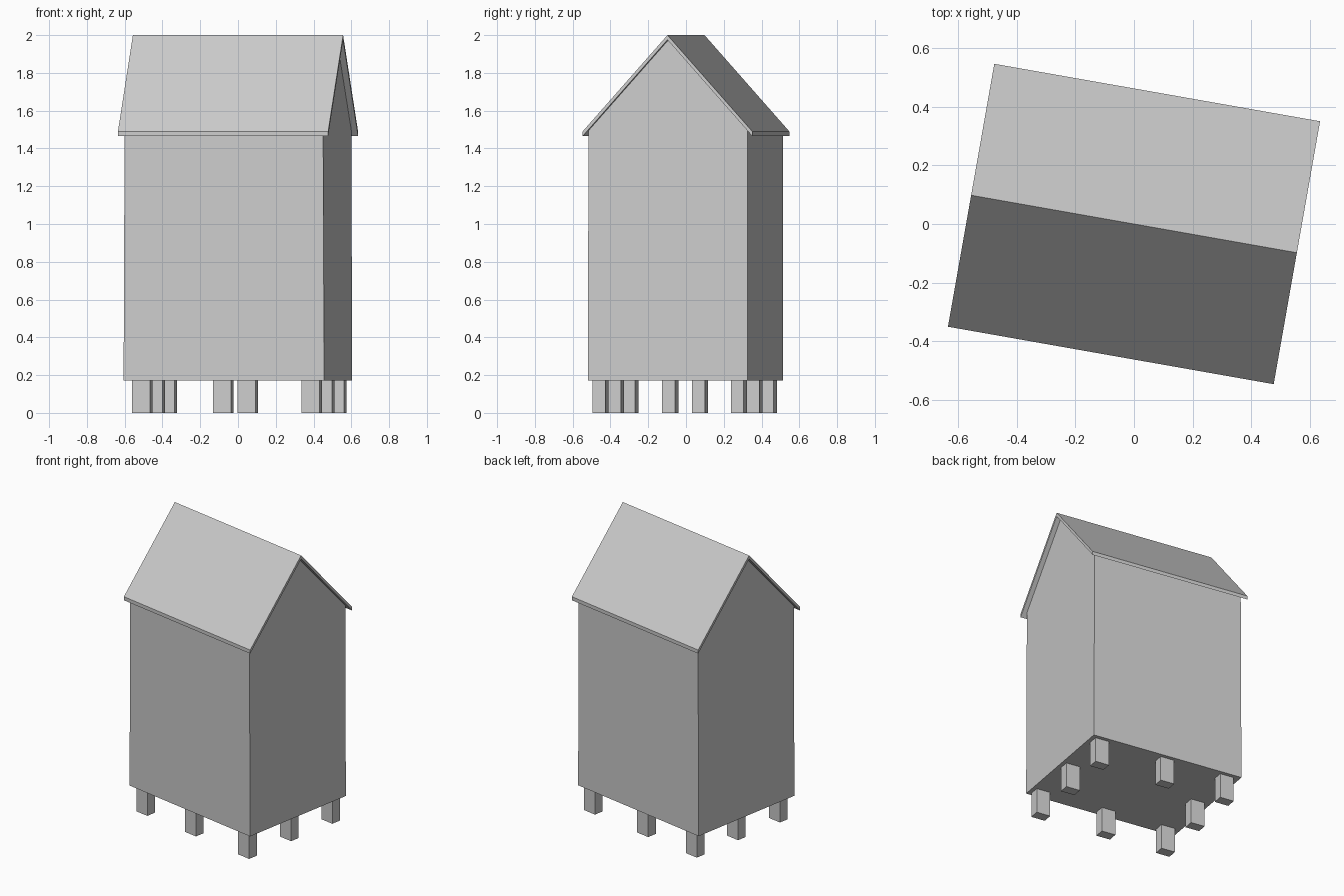
import bpy, bmesh
from math import radians
from mathutils import Matrix

if "Cube" in bpy.data.objects:
    bpy.data.objects.remove(bpy.data.objects["Cube"])

TURN = Matrix.Rotation(radians(-10), 4, 'Z')  # whole hut is turned on plan
RIDGE_Z, EAVE_Z, EAVE_Y, THICK = 2.0, 1.49, 0.456, 0.025
SLOPE = (RIDGE_Z - EAVE_Z) / EAVE_Y
BASE_Z = 0.172


def prism(name, profile, half_length):
    """Extrude a closed (y, z) profile along x; half_length depends on z."""
    bm = bmesh.new()
    ends = [[bm.verts.new((s * half_length(z), y, z)) for y, z in profile]
            for s in (-1, 1)]
    for end in ends:
        bm.faces.new(end)
    n = len(profile)
    for i in range(n):
        j = (i + 1) % n
        bm.faces.new((ends[0][i], ends[0][j], ends[1][j], ends[1][i]))
    bmesh.ops.recalc_face_normals(bm, faces=bm.faces)
    bm.transform(TURN)
    mesh = bpy.data.meshes.new(name)
    bm.to_mesh(mesh)
    bm.free()
    obj = bpy.data.objects.new(name, mesh)
    bpy.context.collection.objects.link(obj)
    return obj


# Body: gabled walls ending just under the roof, leaning in very slightly
def under_roof(y):
    return RIDGE_Z - THICK - SLOPE * abs(y)


front, back = -0.431, 0.426
prism("body",
      [(front, BASE_Z), (back, BASE_Z), (back, under_roof(back)),
       (0, under_roof(0)), (front, under_roof(front))],
      lambda z: 0.539 - 0.004 * (z - BASE_Z))

# Roof: thin folded slab with vertical eave edges
prism("roof",
      [(-EAVE_Y, EAVE_Z), (0, RIDGE_Z), (EAVE_Y, EAVE_Z),
       (EAVE_Y, EAVE_Z - THICK), (0, RIDGE_Z - THICK),
       (-EAVE_Y, EAVE_Z - THICK)],
      lambda z: 0.565)

# Legs: three by three grid without the middle one
for i, x in enumerate((-0.448, -0.013, 0.463)):
    for j, y in enumerate((-0.378, -0.003, 0.366)):
        if i == j == 1:
            continue
        bpy.ops.mesh.primitive_cube_add(size=1)
        leg = bpy.context.object
        leg.name = f"leg_{i}_{j}"
        leg.data.transform(TURN @ Matrix.Translation((x, y, BASE_Z / 2))
                           @ Matrix.Diagonal((0.098, 0.069, BASE_Z, 1)))
